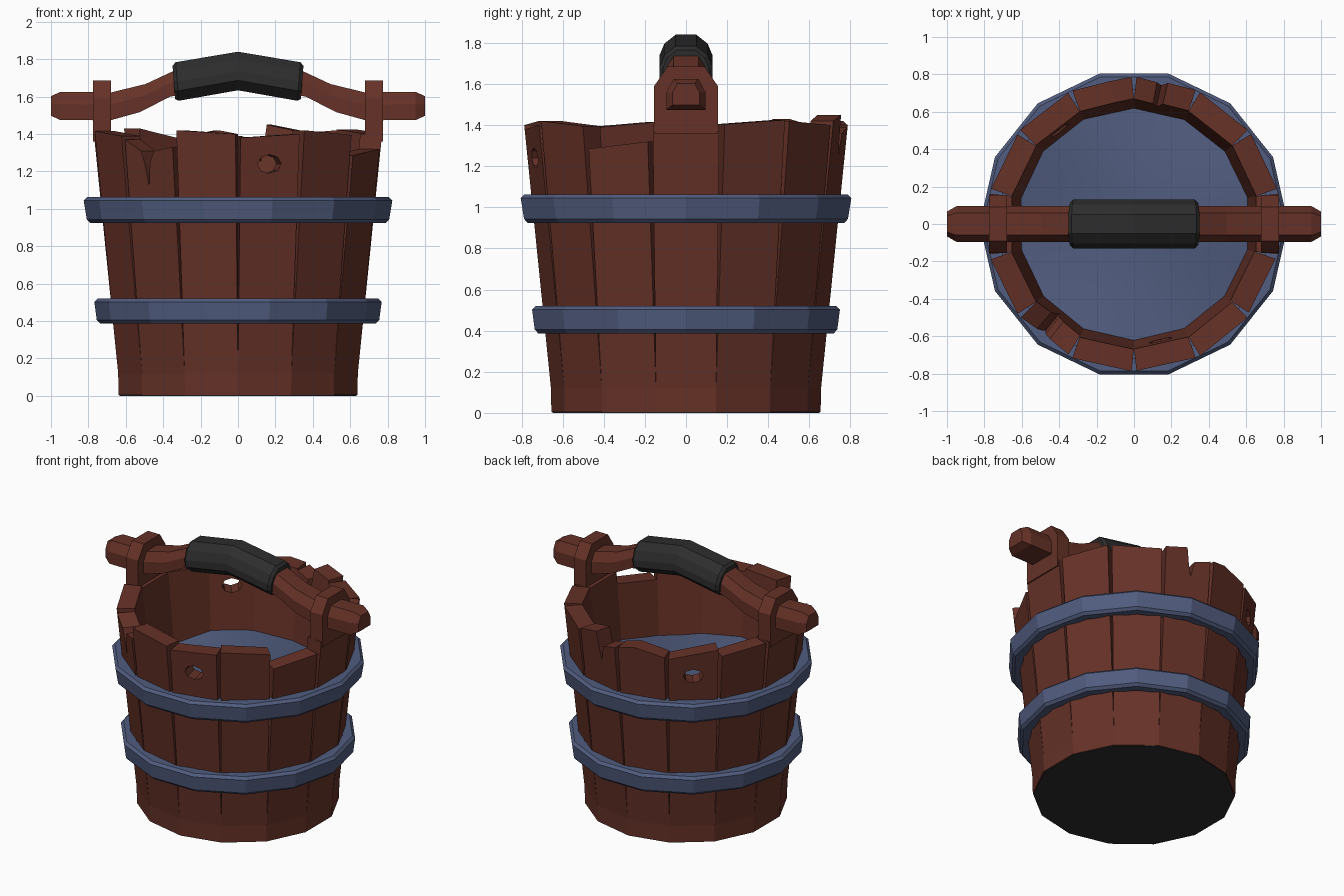
import bpy, bmesh, math
from mathutils import Vector

if "Cube" in bpy.data.objects:
    bpy.data.objects.remove(bpy.data.objects["Cube"])

N = 14                       # staves around the bucket
STEP = 2 * math.pi / N
HALF = STEP / 2


def material(name, rgb):
    m = bpy.data.materials.new(name)
    m.diffuse_color = (*rgb, 1)
    m.use_nodes = True
    m.node_tree.nodes["Principled BSDF"].inputs["Base Color"].default_value = m.diffuse_color
    return m


WOOD = material("red_brown_wood", (0.13, 0.031, 0.02))
BLUE = material("slate_blue", (0.082, 0.108, 0.21))
BLACK = material("charcoal", (0.026, 0.026, 0.026))


def finish(name, bm, mat, smooth=None):
    bmesh.ops.recalc_face_normals(bm, faces=bm.faces)
    me = bpy.data.meshes.new(name)
    bm.to_mesh(me)
    bm.free()
    ob = bpy.data.objects.new(name, me)
    bpy.context.collection.objects.link(ob)
    me.materials.append(mat)
    if smooth:
        bpy.context.view_layer.objects.active = ob
        ob.select_set(True)
        bpy.ops.object.shade_smooth_by_angle(angle=math.radians(smooth))
        ob.select_set(False)
    return ob


def skin(loops, closed=False):
    """Join matching closed loops of points with quads, capping the ends."""
    bm = bmesh.new()
    rows = [[bm.verts.new(p) for p in loop] for loop in loops]
    n = len(rows[0])
    pairs = list(zip(rows, rows[1:])) + ([(rows[-1], rows[0])] if closed else [])
    for a, b in pairs:
        for i in range(n):
            j = (i + 1) % n
            bm.faces.new((a[i], a[j], b[j], b[i]))
    if not closed:
        bm.faces.new(rows[0])
        bm.faces.new(rows[-1])
    return bm


def polar(r, a, z):
    return (r * math.cos(a), r * math.sin(a), z)


def wall_radius(z):
    return 0.655 + max(0, z - 0.1) * 0.104


# Staves: each top edge is a short list of (position across the stave, height)
def stave(k, tops):
    a = k * STEP
    out = Vector((math.cos(a), math.sin(a), 0))
    side = Vector((-math.sin(a), math.cos(a), 0))

    def point(u, z, inner):
        r = wall_radius(z) - (0.12 if inner else 0)
        gap = 0 if inner else max(0, z - 0.12) * 0.011
        p = out * r * math.cos(HALF) + side * u * (r * math.sin(HALF) - gap)
        p.z = z
        return p

    loops = []
    for u, top in tops:
        zs = (0.004, 0.12, top)
        loops.append([point(u, z, False) for z in zs] +
                     [point(u, z, True) for z in reversed(zs)])
    return finish(f"stave_{k % N:02d}", skin(loops), WOOD)


TOPS = {
    0: [(-1, 1.40), (1, 1.40)],
    1: [(-1, 1.405), (1, 1.425)],
    2: [(-1, 1.42), (1, 1.40)],
    3: [(-1, 1.42), (-0.05, 1.45), (0.05, 1.33), (0.15, 1.25),
        (0.3, 1.36), (1, 1.39)],
    4: [(-1, 1.40), (-0.3, 1.42), (1, 1.38)],
    5: [(-1, 1.37), (1, 1.43)],
    6: [(-1, 1.38), (1, 1.40)],
    7: [(-1, 1.40), (1, 1.40)],
    8: [(-1, 1.415), (1, 1.39)],
    9: [(-1, 1.37), (-0.35, 1.31), (-0.22, 1.24), (-0.1, 1.12),
        (0.0, 1.25), (0.2, 1.31), (1, 1.33)],
    10: [(-1, 1.42), (1, 1.40)],
    11: [(-1, 1.38), (1, 1.40)],
    12: [(-1, 1.42), (1, 1.395)],
    13: [(-1, 1.285), (1, 1.32)],
}
staves = {k: stave(k, tops) for k, tops in TOPS.items()}

# Knot holes through two staves
for k in (5, 11):
    d = Vector(polar(1, k * STEP, 0))
    s = Vector((-d.y, d.x, 0))
    ring = [(0.065 * math.cos(t), 0.05 * math.sin(t))
            for t in (i * math.pi / 4 for i in range(8))]
    loops = [[d * r + s * p + Vector((0, 0, 1.24 + q)) for p, q in ring]
             for r in (0.5, 0.9)]
    cutter = finish("knot_hole_cutter", skin(loops), WOOD)
    cutter.hide_render = True
    cutter.hide_viewport = True
    cut = staves[k].modifiers.new("knot_hole", 'BOOLEAN')
    cut.operation = 'DIFFERENCE'
    cut.solver = 'EXACT'
    cut.object = cutter


# Metal hoops, with corners at the stave centres
def hoop(name, z0, z1, r0, r1):
    b = 0.018
    ri = r0 - 0.07
    section = [(ri, z0), (r0 - b, z0), (r0, z0 + b),
               (r1, z1 - b), (r1 - b, z1), (ri, z1)]
    loops = [[polar(r, i * STEP, z) for r, z in section] for i in range(N)]
    finish(name, skin(loops, closed=True), BLUE)


hoop("lower_hoop", 0.387, 0.52, 0.755, 0.768)
hoop("upper_hoop", 0.925, 1.063, 0.808, 0.825)

# Bucket base
finish("base", skin([[polar(0.65, (i + 0.5) * STEP, z) for i in range(N)]
                     for z in (0, 0.06)]), BLACK)

# Gently rippled water
bm = bmesh.new()
SEG, RINGS = 42, 8


def water_point(r, a):
    x, y = r * math.cos(a), r * math.sin(a)
    z = 0.92 + 0.02 * math.sin(5 * y + 2 * x) + 0.015 * math.sin(4 * x - 3 * y)
    return bm.verts.new((x, y, z))


center = water_point(0, 0)
rows = [[water_point(0.65 * j / RINGS, i * 2 * math.pi / SEG) for i in range(SEG)]
        for j in range(1, RINGS + 1)]
for i in range(SEG):
    n = (i + 1) % SEG
    bm.faces.new((center, rows[0][i], rows[0][n]))
    for a, b in zip(rows, rows[1:]):
        bm.faces.new((a[i], b[i], b[n], a[n]))
water = finish("water", bm, BLUE, smooth=60)

# Posts holding the handle, chamfered at the top
for sx, name in ((1, "right_post"), (-1, "left_post")):
    outline = [(-0.155, 1.36), (0.155, 1.36), (0.155, 1.59),
               (0.09, 1.685), (-0.09, 1.685), (-0.155, 1.59)]
    finish(name, skin([[(sx * x, y, z) for y, z in outline]
                       for x in (0.68, 0.775)]), WOOD)


# Handle and grip: a section swept along a mirrored path of (x, z, scale)
def sweep(name, half_path, section, mat):
    path = [(-x, z, s, -t) for x, z, s, t in half_path if x > 0]
    path += half_path[::-1]
    loops = [[(x - t * q * s, p * s, z + q * s) for p, q in section]
             for x, z, s, t in path]
    finish(name, skin(loops), mat)


bar = [(-0.095, -0.075), (0.095, -0.075), (0.095, 0.01),
       (0.06, 0.075), (-0.06, 0.075), (-0.095, 0.01)]
sweep("handle", [(1.0, 1.55, 0.7, 0), (0.95, 1.55, 1, 0), (0.68, 1.548, 1, 0.05),
                 (0.51, 1.592, 1, 0.2), (0.34, 1.675, 1, 0.3),
                 (0, 1.735, 1, 0)], bar, WOOD)

grip = [(-0.13, -0.05), (-0.07, -0.103), (0.07, -0.103), (0.13, -0.05),
        (0.13, 0.0), (0.105, 0.06), (0.05, 0.103), (-0.05, 0.103),
        (-0.105, 0.06), (-0.13, 0.0)]
sweep("grip", [(0.343, 1.676, 0.87, -0.08), (0.325, 1.681, 1, -0.08),
               (0, 1.737, 1, 0)], grip, BLACK)
